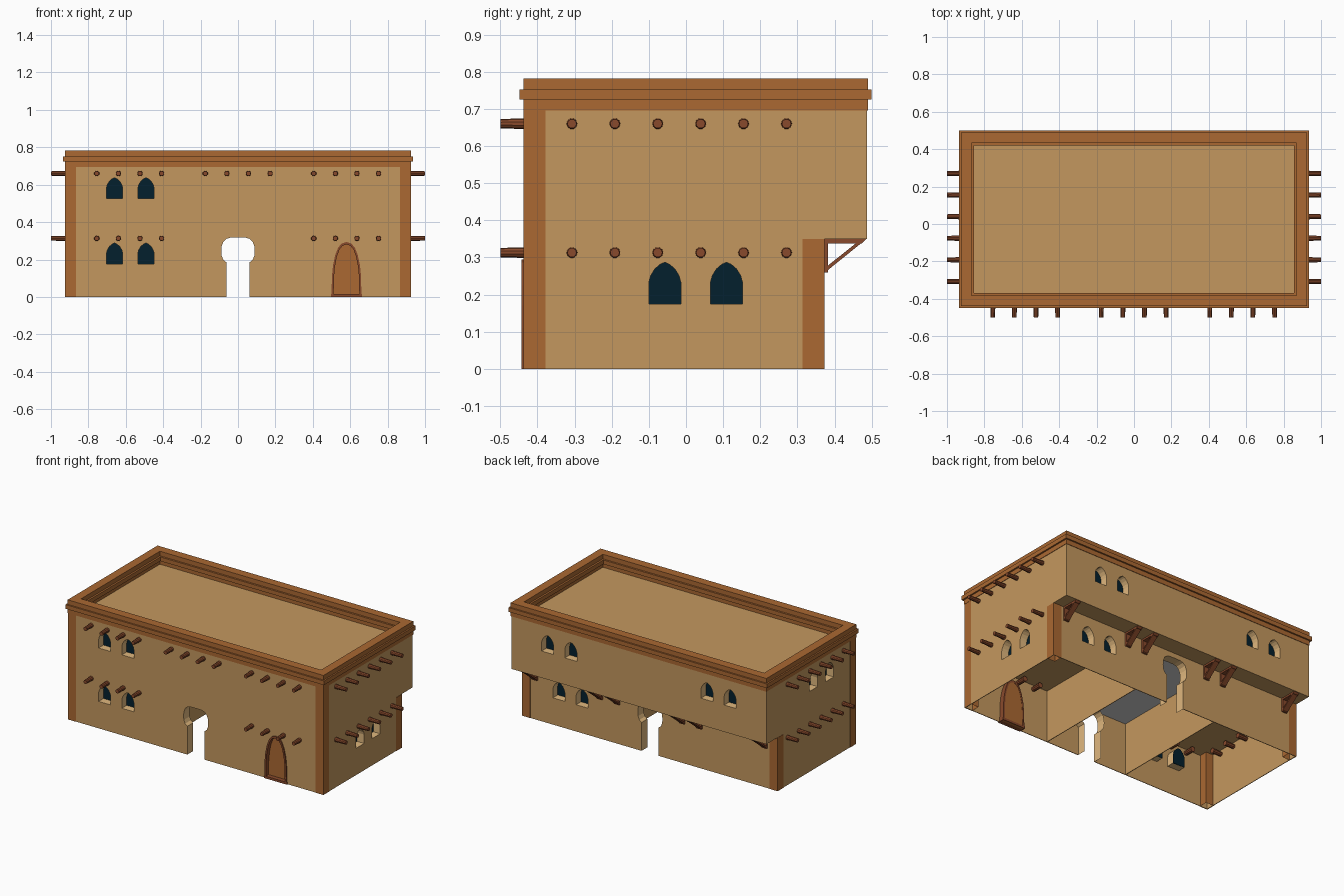
import bpy, bmesh, math
from mathutils import Vector, Matrix

if "Cube" in bpy.data.objects:
    bpy.data.objects.remove(bpy.data.objects["Cube"])


def mat(name, rgb):
    m = bpy.data.materials.new(name)
    m.diffuse_color = (*rgb, 1)
    m.use_nodes = True
    m.node_tree.nodes["Principled BSDF"].inputs["Base Color"].default_value = m.diffuse_color
    return m


CLAY = mat("clay_wall", (0.55, 0.312, 0.113))
REVEAL = mat("pale_reveal", (0.75, 0.48, 0.21))
GREY = mat("grey_plaster", (0.64, 0.64, 0.64))
TRIM = mat("brown_trim", (0.405, 0.14, 0.032))
WOOD = mat("red_wood", (0.25, 0.068, 0.025))
GLASS = mat("dark_glass", (0.001, 0.014, 0.026))
SHELL = [CLAY, REVEAL, GREY]

W, F, B, UB = 0.922, -0.435, 0.371, 0.487   # half width, front, back, upper back
OVER, TOP, T = 0.35, 0.697, 0.004           # overhang height, roof height, wall thickness
X, Y, Z = Vector((1, 0, 0)), Vector((0, 1, 0)), Vector((0, 0, 1))


def finish(name, bm, mats, fix=True):
    if fix:
        bmesh.ops.recalc_face_normals(bm, faces=bm.faces[:])
    me = bpy.data.meshes.new(name)
    bm.to_mesh(me)
    bm.free()
    for m in mats:
        me.materials.append(m)
    ob = bpy.data.objects.new(name, me)
    bpy.context.collection.objects.link(ob)
    return ob


def prism(bm, pts, origin, u, n, depth, mi=0, caps=True, closed=True):
    """Extrude an outline (u, z) from origin along n."""
    o = Vector(origin)
    a = [bm.verts.new(o + u * p + Z * q) for p, q in pts]
    b = [bm.verts.new(v.co + n * depth) for v in a]
    k = len(a)
    faces = [bm.faces.new(a), bm.faces.new(b[::-1])] if caps else []
    faces += [bm.faces.new((a[i], b[i], b[(i + 1) % k], a[(i + 1) % k])) for i in range(k if closed else k - 1)]
    for f in faces:
        f.material_index = mi


def lining(bm, pts, origin, u, n, depth, closed=True):
    """Open sleeve around an opening, with faces turned to its middle."""
    start = len(bm.faces)
    prism(bm, pts, origin, u, n, depth, 0, False, closed)
    bm.faces.ensure_lookup_table()
    mid = Vector(origin) + Z * (max(q for p, q in pts) * 0.55)
    for f in bm.faces[start:]:
        f.normal_update()
        if f.normal.dot(mid - f.calc_center_median()) < 0:
            f.normal_flip()


def box(bm, x0, x1, y0, y1, z0, z1):
    prism(bm, [(x0, z0), (x1, z0), (x1, z1), (x0, z1)], (0, y0, 0), X, Y, y1 - y0)


def cut(target, bm, name):
    cutter = finish(name, bm, SHELL)
    cutter.hide_render = True
    m = target.modifiers.new(name, 'BOOLEAN')
    m.operation, m.solver, m.object = 'DIFFERENCE', 'EXACT', cutter
    bpy.context.view_layer.objects.active = target
    bpy.ops.object.modifier_apply(modifier=name)
    bpy.data.objects.remove(cutter)


def mirror_pts(half):
    """Right half listed bottom to top, mirrored to a closed outline."""
    return half + [(-x, z) for x, z in reversed(half) if x > 0]


# building mass: side profile with the rear overhang
bm = bmesh.new()
prism(bm, [(F, 0), (B, 0), (B, OVER), (UB, OVER), (UB, TOP), (F, TOP)], (-W, 0, 0), Y, X, 2 * W)
body = finish("building_walls", bm, SHELL)

# ground floor rooms and central passage with grey ceiling
bm = bmesh.new()
for x0, x1 in ((-W + T, -0.3), (-0.3 + T, 0.3 - T), (0.3, W - T)):
    box(bm, x0, x1, F + T, B - T, -0.1, 0.34)
for f in bm.faces:
    c = f.calc_center_median()
    if abs(c.x) < 0.05 and c.z > 0.33:
        f.material_index = 2
cut(body, bm, "room_cutter")

# keyhole passage through front and back, and the door opening
KEY = [(0.062, 0.185), (0.078, 0.198), (0.087, 0.22), (0.089, 0.245), (0.087, 0.272),
       (0.078, 0.296), (0.062, 0.311), (0.04, 0.317), (0, 0.318)]
DOOR = [(0.08, 0.0), (0.078, 0.11), (0.072, 0.17), (0.06, 0.225), (0.044, 0.265), (0.025, 0.286), (0, 0.294)]
bm, sl = bmesh.new(), bmesh.new()
for y, n in ((F, Y), (B, -Y)):
    prism(bm, mirror_pts([(0.062, -0.1)] + KEY), (0, y - n.y * 0.05, 0), X, n, 0.1, 1)
    lining(sl, mirror_pts([(0.062, 0)] + KEY), (0, y, 0), X, n, 0.06, False)
prism(bm, mirror_pts([(x * 0.94, z * 0.985 + 0.001) for x, z in DOOR]), (0.58, F - 0.05, 0.0), X, Y, 0.1, 1)
cut(body, bm, "opening_cutter")

# windows: (wall point, sideways axis, inward axis); lower ones get sleeves inside the rooms
PANE = mirror_pts([(0.043, 0), (0.043, 0.058), (0.038, 0.076), (0.027, 0.094), (0.013, 0.106), (0, 0.112)])
walls = [[((x, F, z), X, Y) for x in (-0.66, -0.492)] for z in (0.176, 0.525)]
walls += [[((W, y, 0.175), Y, -X) for y in (-0.057, 0.109)],
          [((-W, y, 0.525), Y, X) for y in (-0.165, 0.0)],
          [((x, UB, 0.525), X, -Y) for x in (-0.66, -0.492, 0.492, 0.66)],
          [((x, B, 0.175), X, -Y) for x in (0.492, 0.66)]]
gl = bmesh.new()
for i, wall in enumerate(walls):
    bm = bmesh.new()
    for o, u, n in wall:
        prism(bm, PANE, Vector(o) - n * 0.03, u, n, 0.09, 1)
        prism(gl, PANE, Vector(o) + n * 0.05, u, n, 0.006)
        if o[2] < OVER:
            lining(sl, PANE, o, u, n, 0.055)
    cut(body, bm, "window_cutter_%d" % i)
finish("window_glass", gl, [GLASS])
finish("opening_sleeves", sl, [REVEAL], False)

# brown corner posts, open underneath
bm = bmesh.new()
e = 0.002
for s in (-1, 1):
    xs = sorted((s * (W + e), s * (W - 0.056)))
    box(bm, *xs, F - e, F + 0.057, 0, TOP)
    box(bm, *xs, B - 0.057, B + e, 0, OVER - 0.001)
bmesh.ops.recalc_face_normals(bm, faces=bm.faces[:])
under = [f for f in bm.faces if f.calc_center_median().z < 0.001]
bmesh.ops.delete(bm, geom=under, context='FACES')
finish("corner_posts", bm, [TRIM], False)

# stepped parapet ring
prof = [(0.003, 0.695), (0.003, 0.725), (0.013, 0.725), (0.013, 0.752), (0.003, 0.752), (0.003, 0.782),
        (-0.054, 0.782), (-0.054, 0.752), (-0.066, 0.752), (-0.066, 0.725), (-0.054, 0.725), (-0.054, 0.695)]
bm = bmesh.new()
rings = [[bm.verts.new(c) for c in ((-W - d, F - d, z), (W + d, F - d, z), (W + d, UB + d, z), (-W - d, UB + d, z))]
         for d, z in prof]
for i, r in enumerate(rings):
    q = rings[(i + 1) % len(rings)]
    for j in range(4):
        k = (j + 1) % 4
        bm.faces.new((r[j], r[k], q[k], q[j]))
finish("parapet", bm, [TRIM])

# projecting roof beams, front and both sides
beams = []
for z, groups in ((0.66, (-0.755, -0.175, 0.405)), (0.313, (-0.755, 0.405))):
    beams += [((g + 0.1155 * i, F, z), -Y, 0.065) for g in groups for i in range(4)]
    beams += [((s * W, -0.307 + 0.1155 * i, z), X * s, 0.078) for s in (-1, 1) for i in range(6)]
bm = bmesh.new()
for o, d, out in beams:
    length = out + 0.07
    m = Matrix.Translation(Vector(o) + d * (out - length / 2)) @ Z.rotation_difference(d).to_matrix().to_4x4()
    bmesh.ops.create_cone(bm, cap_ends=True, segments=10, radius1=0.0165, radius2=0.0125, depth=length, matrix=m)
finish("roof_beams", bm, [WOOD])

# triangular brackets under the overhang
bm = bmesh.new()
for x in (0.83, 0.36, 0.235):
    for s in (-1, 1):
        o = (s * x - 0.018, 0, 0)
        prism(bm, [(B, 0.26), (B + 0.011, 0.26), (B + 0.011, 0.35), (B, 0.35)], o, Y, X, 0.036)
        prism(bm, [(B, 0.338), (0.474, 0.338), (0.485, 0.349), (B, 0.349)], o, Y, X, 0.036)
        prism(bm, [(B + 0.006, 0.262), (B + 0.006, 0.274), (0.466, 0.345), (0.48, 0.345)], o, Y, X, 0.036)
finish("overhang_brackets", bm, [WOOD])

# door: arched frame, inner leaf and threshold
outer = mirror_pts(DOOR)
inner = [(x * 0.86, z * 0.955) for x, z in outer]
bm = bmesh.new()
prism(bm, outer + inner[::-1], (0.58, F - 0.008, 0), X, Y, 0.045)
finish("door_frame", bm, [WOOD])
bm = bmesh.new()
prism(bm, [(x * 0.93, z * 0.98) for x, z in outer], (0.58, F + 0.02, 0), X, Y, 0.015)
finish("door_leaf", bm, [TRIM])
bm = bmesh.new()
box(bm, 0.497, 0.663, F - 0.008, F + 0.04, 0, 0.015)
finish("door_threshold", bm, [WOOD])
